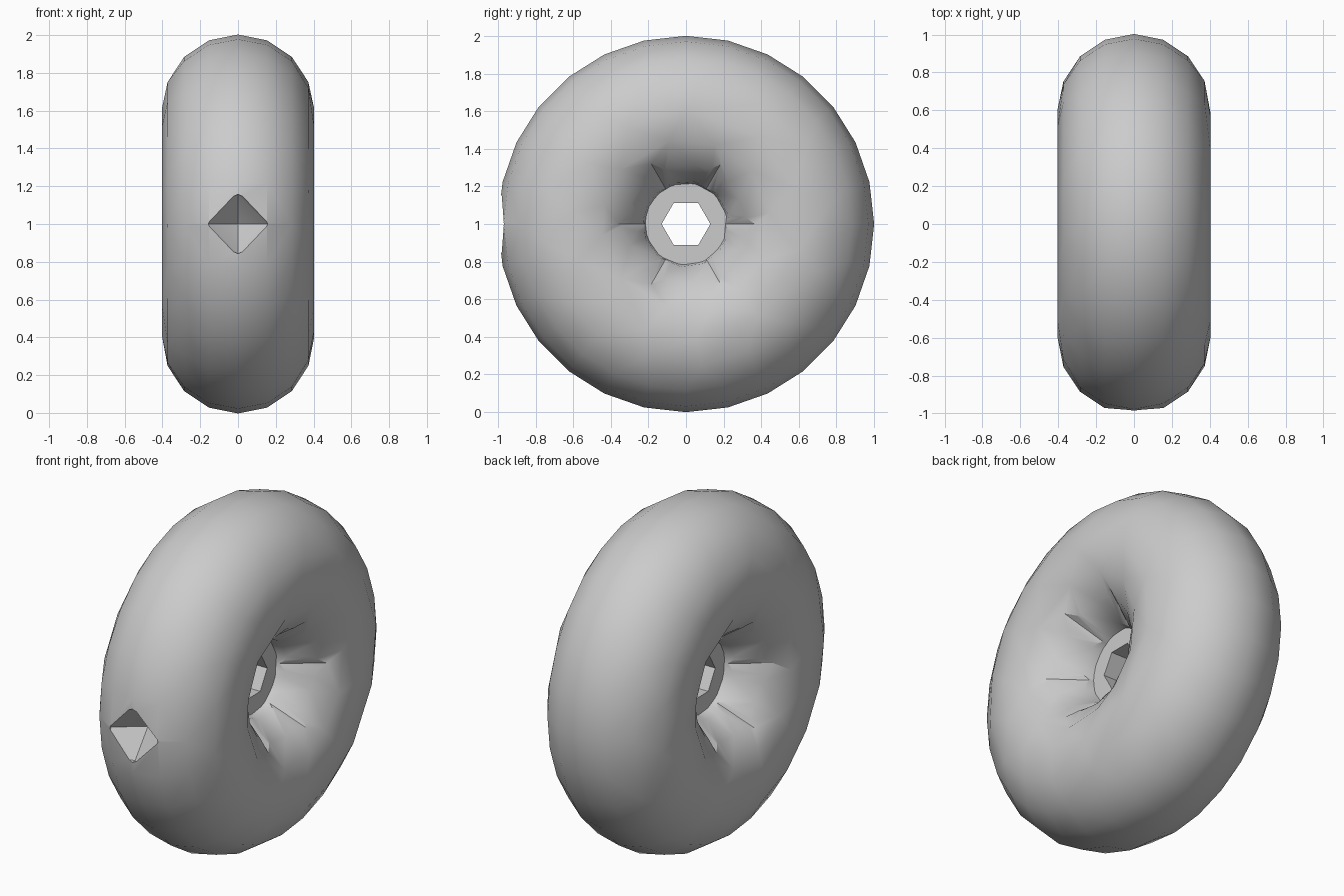
import bpy, bmesh, math
from mathutils import Matrix, Vector

if "Cube" in bpy.data.objects:
    bpy.data.objects.remove(bpy.data.objects["Cube"])

CENTRE = Vector((0, 0, 1))
grey = bpy.data.materials.new("plain_grey")
grey.diffuse_color = (0.6, 0.6, 0.6, 1)
grey.use_nodes = True
grey.node_tree.nodes["Principled BSDF"].inputs["Base Color"].default_value = grey.diffuse_color


def add_object(name, bm):
    bmesh.ops.recalc_face_normals(bm, faces=bm.faces)
    mesh = bpy.data.meshes.new(name)
    bm.to_mesh(mesh)
    bm.free()
    mesh.materials.append(grey)
    ob = bpy.data.objects.new(name, mesh)
    bpy.context.collection.objects.link(ob)
    return ob


def ring(bm, profile, sides, closed=True):
    """Sweep an (x, radius) profile around the x axle; profile ends are capped if open."""
    loops = []
    for x, r in profile:
        loops.append([bm.verts.new((x, r * math.cos(t), 1 + r * math.sin(t)))
                      for t in (2 * math.pi * i / sides for i in range(sides))])
    pairs = list(zip(loops, loops[1:] + loops[:1])) if closed else list(zip(loops, loops[1:]))
    for a, b in pairs:
        for i in range(sides):
            j = (i + 1) % sides
            bm.faces.new((a[i], a[j], b[j], b[i]))
    if not closed:
        bm.faces.new(loops[0])
        bm.faces.new(loops[-1])


def apply(ob, kind, **settings):
    bpy.context.view_layer.objects.active = ob
    mod = ob.modifiers.new(kind.lower(), kind)
    for key, value in settings.items():
        setattr(mod, key, value)
    bpy.ops.object.modifier_apply(modifier=mod.name)


# Tyre body: a fat round ring, thinned into loose triangles
bm = bmesh.new()
section = [(0.403 * math.sin(2 * math.pi * k / 16), 0.6 + 0.403 * math.cos(2 * math.pi * k / 16))
           for k in range(16)]
ring(bm, section, 28)
tyre = add_object("tyre", bm)
apply(tyre, 'DECIMATE', ratio=0.65)

# Hexagonal dishes cut into both sides of the tyre
cutters = []
for side in (-1, 1):
    bm = bmesh.new()
    ring(bm, [(side * 0.1, 0.2), (side * 0.45, 0.46)], 6, closed=False)
    cutters.append(add_object("dish_cutter", bm))

# Valve pit in the front of the tread
bm = bmesh.new()
for i in range(8):
    t = math.pi * i / 4
    c, s = 0.157 * math.cos(t), 0.157 * math.sin(t)
    bm.verts.new((c, -1.06, 1 + s))
    if i % 2 == 0:
        bm.verts.new((c, -0.96, 1 + s))
bm.verts.new((0, -0.84, 1))
bmesh.ops.convex_hull(bm, input=bm.verts)
cutters.append(add_object("pit_cutter", bm))

for cutter in cutters:
    cutter.hide_render = True
    apply(tyre, 'BOOLEAN', operation='DIFFERENCE', solver='EXACT', object=cutter)
    bpy.data.objects.remove(cutter)

# Hub web: flat six-sided ring with a hole through the middle
bm = bmesh.new()
ring(bm, [(-0.1, 0.13), (0.1, 0.13), (0.1, 0.26), (-0.1, 0.26)], 6)
hub = add_object("hub_web", bm)

# Smooth tread, crisp cut edges
bpy.ops.object.select_all(action='DESELECT')
tyre.select_set(True)
bpy.context.view_layer.objects.active = tyre
bpy.ops.object.shade_smooth_by_angle(angle=math.radians(30))
